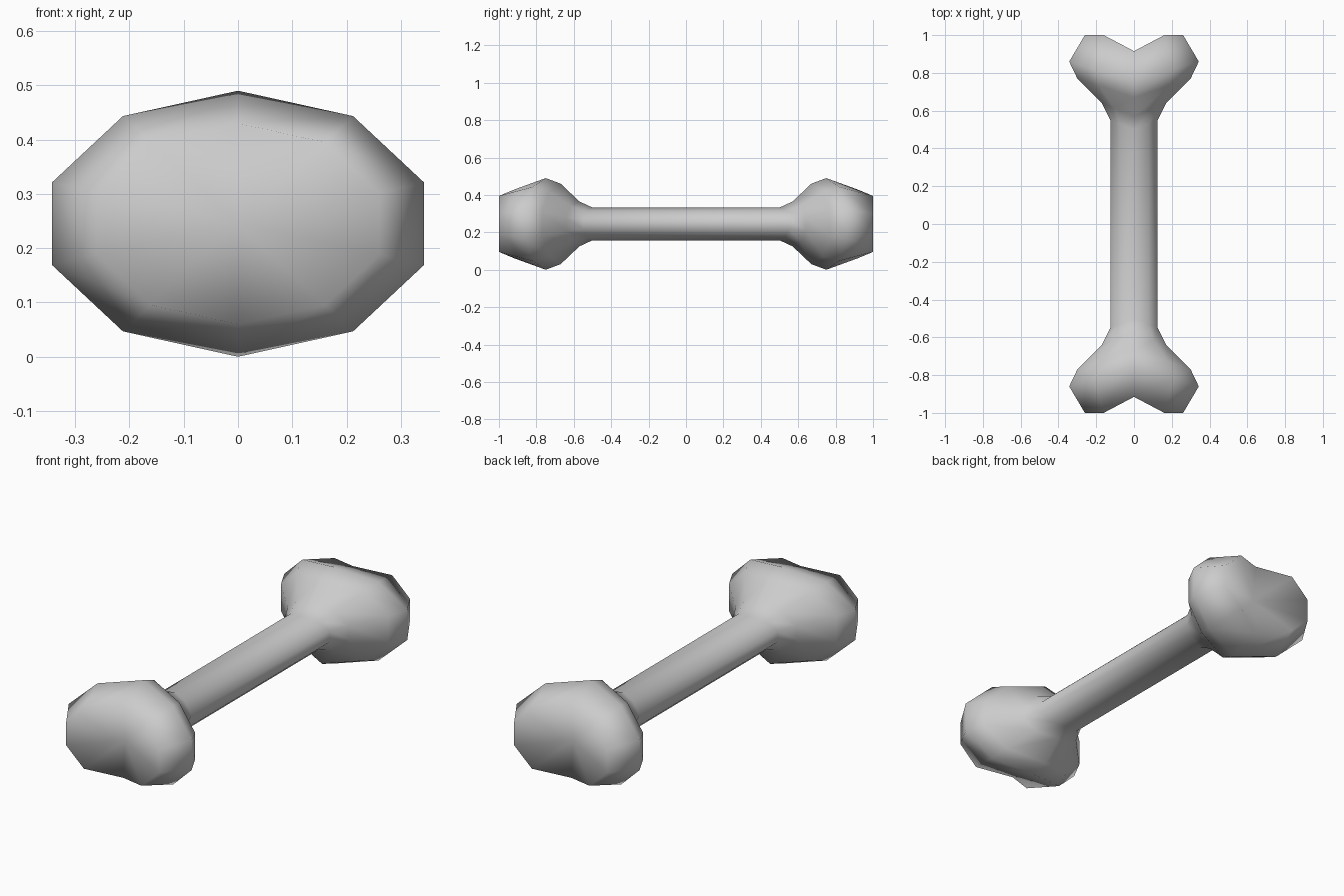
import bpy, bmesh, math

if "Cube" in bpy.data.objects:
    bpy.data.objects.remove(bpy.data.objects["Cube"])

SIDES = 10
MID_Z = 0.245
# Ring stations of one end: y at centre line, y at widest point, half width, half height
STATIONS = [
    (0.50, 0.55, 0.125, 0.0875),
    (0.57, 0.64, 0.17, 0.12),
    (0.67, 0.77, 0.30, 0.215),
    (0.75, 0.86, 0.343, 0.245),
    (0.915, 1.00, 0.26, 0.185),
]
POLE_Y = 0.90


def add_ring(bm, station, side):
    """Decagon swept back towards its sides, so the end forks into two knobs."""
    y_mid, y_side, half_w, half_h = station
    shift = (0.0, 0.62, 1.0)
    if station is STATIONS[-1]:
        shift = (0.0, 1.0, 1.0)          # blunt knob tips
    steps = (0, 1, 2, 2, 1)
    ring = []
    for i in range(SIDES):
        a = 2 * math.pi * i / SIDES
        x = math.sin(a) * half_w / math.sin(math.radians(72))
        y = y_mid + (y_side - y_mid) * shift[steps[i % 5]if i < 5 else steps[(10 - i) % 5]]
        ring.append(bm.verts.new((x, side * y, MID_Z + math.cos(a) * half_h)))
    return ring


bm = bmesh.new()
# Rings from the front tips, along the shaft, to the back tips
rings = [add_ring(bm, s, -1) for s in reversed(STATIONS)]
rings += [add_ring(bm, s, 1) for s in STATIONS]
for a, b in zip(rings, rings[1:]):
    for i in range(SIDES):
        j = (i + 1) % SIDES
        bm.faces.new((a[i], a[j], b[j], b[i]))

# Notched end caps
for ring, side in ((rings[0], -1), (rings[-1], 1)):
    pole = bm.verts.new((0, side * POLE_Y, MID_Z))
    for i in range(SIDES):
        bm.faces.new((ring[i], ring[(i + 1) % SIDES], pole))
bmesh.ops.recalc_face_normals(bm, faces=bm.faces)

mesh = bpy.data.meshes.new("bone")
bm.to_mesh(mesh)
bm.free()
bone = bpy.data.objects.new("bone", mesh)
bpy.context.collection.objects.link(bone)
mesh.shade_smooth()
